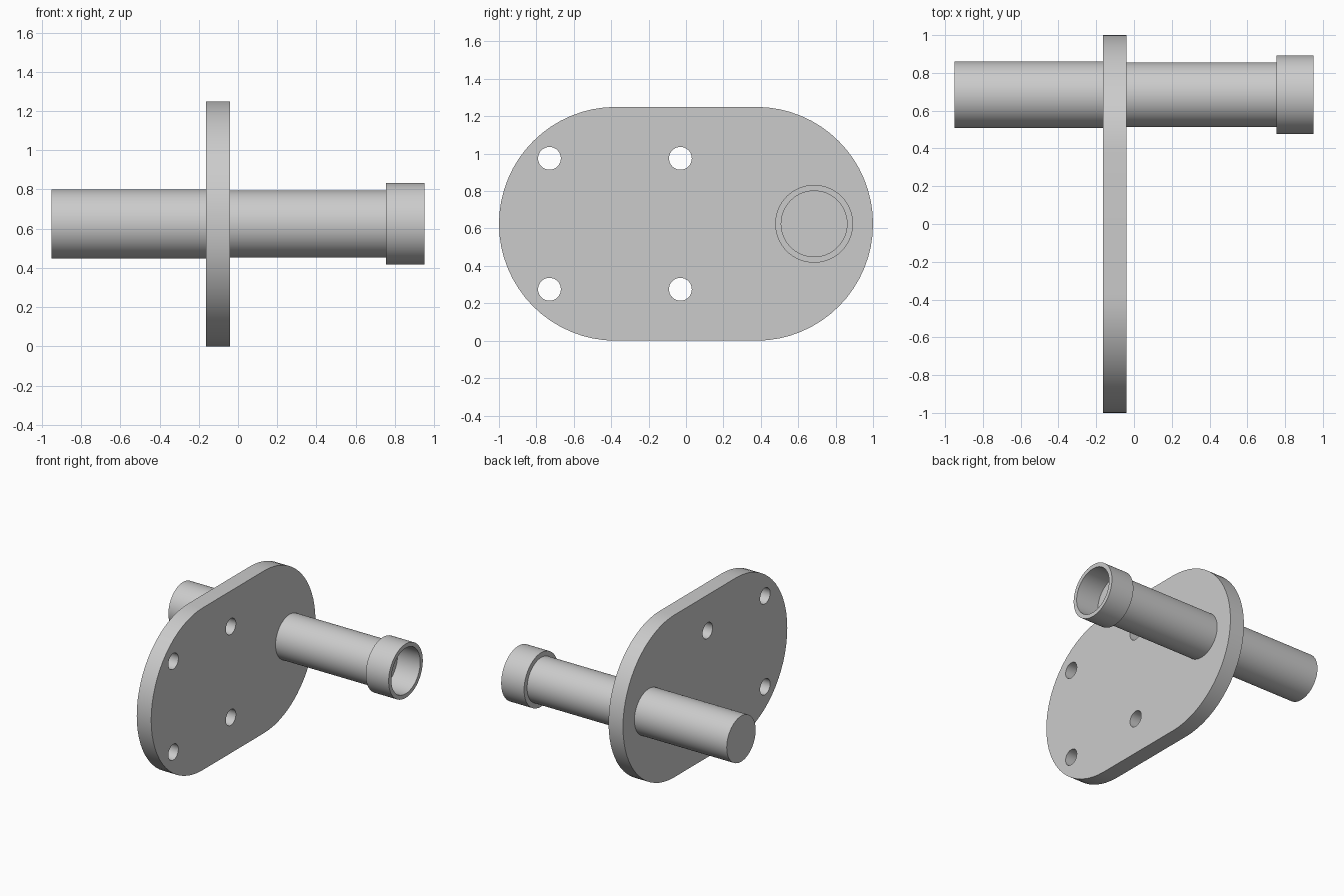
import bpy
import bmesh
from math import cos, sin, pi, radians

cube = bpy.data.objects.get("Cube")
if cube:
    bpy.data.objects.remove(cube, do_unlink=True)

MID_Z = 0.625      # height of the plate centre and the shaft axis
SHAFT_Y = 0.685
PLATE_X = (-0.163, -0.04)

steel = bpy.data.materials.new("light grey")
steel.use_nodes = True
grey = (0.6, 0.6, 0.6, 1)
steel.diffuse_color = grey
steel.node_tree.nodes["Principled BSDF"].inputs["Base Color"].default_value = grey


def make_object(name, bm):
    bmesh.ops.recalc_face_normals(bm, faces=bm.faces)
    mesh = bpy.data.meshes.new(name)
    bm.to_mesh(mesh)
    bm.free()
    obj = bpy.data.objects.new(name, mesh)
    bpy.context.collection.objects.link(obj)
    mesh.materials.append(steel)
    return obj


def smooth(obj):
    bpy.ops.object.select_all(action='DESELECT')
    obj.select_set(True)
    bpy.context.view_layer.objects.active = obj
    bpy.ops.object.shade_smooth_by_angle(angle=radians(30))


def add_prism(bm, outline, x0, x1):
    """Extrude a (y, z) outline along x."""
    face = bm.faces.new([bm.verts.new((x0, y, z)) for y, z in outline])
    side = bmesh.ops.extrude_face_region(bm, geom=[face], use_keep_orig=True)
    moved = [v for v in side["geom"] if isinstance(v, bmesh.types.BMVert)]
    bmesh.ops.translate(bm, verts=moved, vec=(x1 - x0, 0, 0))


def circle(y, z, r, n=64):
    return [(y + r * cos(2 * pi * i / n), z + r * sin(2 * pi * i / n)) for i in range(n)]


def cylinder(name, r, x0, x1):
    bm = bmesh.new()
    add_prism(bm, circle(SHAFT_Y, MID_Z, r), x0, x1)
    obj = make_object(name, bm)
    smooth(obj)


# Mounting plate: straight edges with round ends
outline = []
for side in (1, -1):
    for i in range(33):
        a = -pi / 2 + pi * i / 32
        outline.append((side * (0.375 + MID_Z * cos(a)), MID_Z + side * MID_Z * sin(a)))
bm = bmesh.new()
add_prism(bm, outline, *PLATE_X)
plate = make_object("mounting_plate", bm)

# Four bolt holes
bm = bmesh.new()
for y in (-0.73, -0.03):
    for dz in (-0.35, 0.35):
        add_prism(bm, circle(y, MID_Z + dz, 0.061, 32), -0.3, 0.1)
cutter = make_object("bolt_hole_cutter", bm)
cutter.hide_render = True
cut = plate.modifiers.new("bolt_holes", 'BOOLEAN')
cut.operation = 'DIFFERENCE'
cut.solver = 'EXACT'
cut.object = cutter
bpy.context.view_layer.objects.active = plate
plate.select_set(True)
bpy.ops.object.modifier_apply(modifier=cut.name)
bpy.data.objects.remove(cutter, do_unlink=True)
smooth(plate)

# Shaft on either side of the plate
cylinder("rear_shaft", 0.176, -0.95, PLATE_X[0])
cylinder("front_shaft", 0.171, PLATE_X[1], 0.757)

# Open collar: a ring spun round the shaft axis, floored by the shaft end
bm = bmesh.new()
section = [(0.755, 0.171), (0.755, 0.208), (0.95, 0.208), (0.95, 0.176), (0.757, 0.176), (0.757, 0.171)]
verts = [bm.verts.new((x, SHAFT_Y + r, MID_Z)) for x, r in section]
edges = [bm.edges.new((verts[i - 1], verts[i])) for i in range(len(verts))]
bmesh.ops.spin(bm, geom=verts + edges, cent=(0, SHAFT_Y, MID_Z), axis=(1, 0, 0),
               angle=2 * pi, steps=64, use_merge=True)
bmesh.ops.remove_doubles(bm, verts=bm.verts, dist=0.0005)
smooth(make_object("end_collar", bm))
